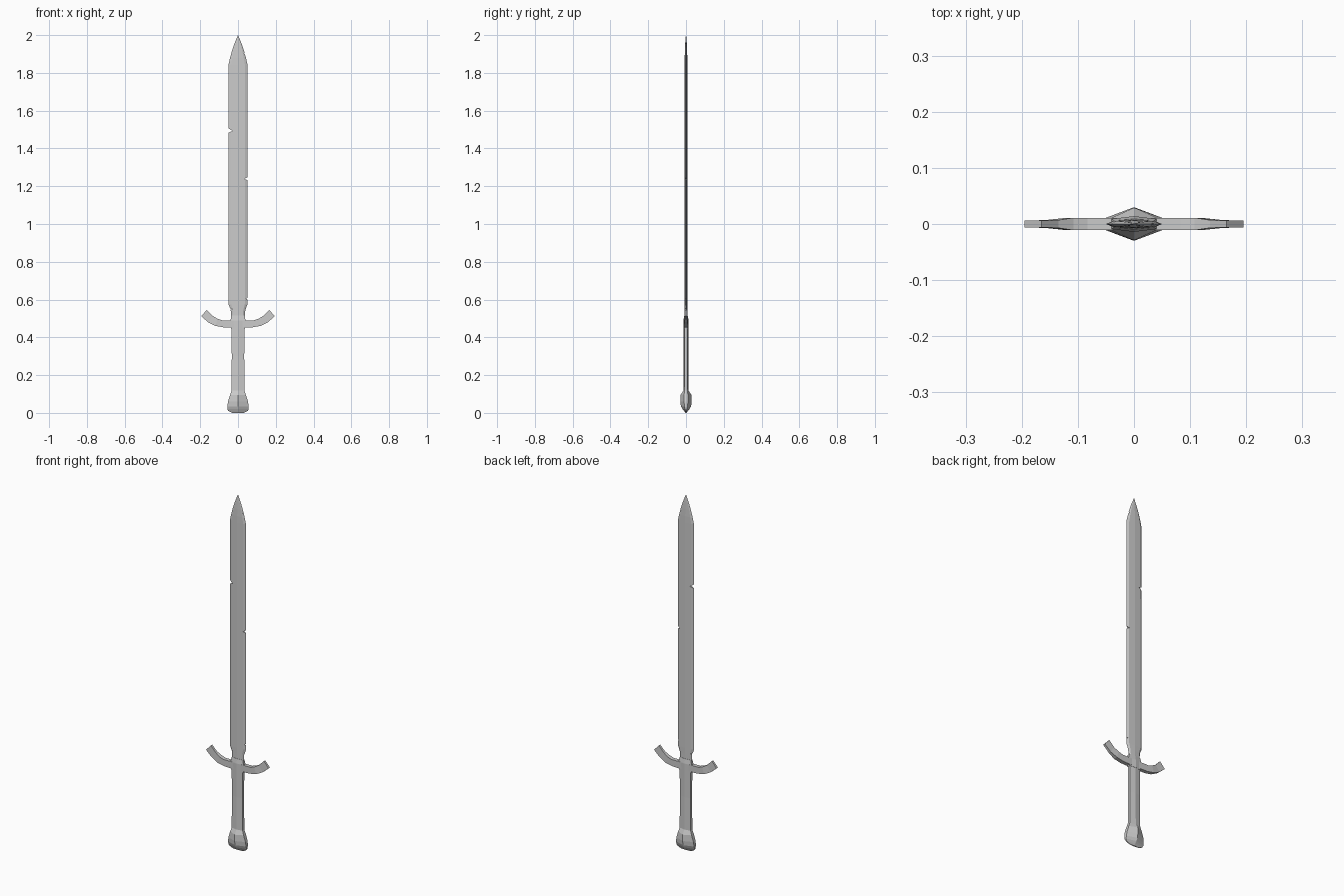
import bpy, bmesh

if "Cube" in bpy.data.objects:
    bpy.data.objects.remove(bpy.data.objects["Cube"])


def make_object(name, bm):
    bmesh.ops.recalc_face_normals(bm, faces=bm.faces)
    mesh = bpy.data.meshes.new(name)
    bm.to_mesh(mesh)
    bm.free()
    obj = bpy.data.objects.new(name, mesh)
    bpy.context.collection.objects.link(obj)
    return obj


def loft(name, rings):
    """Skin a list of equal-length closed rings and cap both ends."""
    bm = bmesh.new()
    loops = [[bm.verts.new(p) for p in ring] for ring in rings]
    n = len(loops[0])
    for a, b in zip(loops, loops[1:]):
        for i in range(n):
            j = (i + 1) % n
            bm.faces.new((a[i], a[j], b[j], b[i]))
    bm.faces.new(loops[0][::-1])
    bm.faces.new(loops[-1])
    return make_object(name, bm)


def blade_ring(z, w, t):
    # sharp edges, bevel line, and shallow central ridge
    b = w * 0.72
    return [(-w, 0, z), (-b, -t * .75, z), (0, -t, z), (b, -t * .75, z),
            (w, 0, z), (b, t * .75, z), (0, t, z), (-b, t * .75, z)]


def handle_ring(z, w, e, d):
    # six-sided section, thickest in the middle
    return [(-w, -e, z), (0, -d, z), (w, -e, z), (w, e, z), (0, d, z), (-w, e, z)]


# Blade
blade = loft("blade", [blade_ring(*r) for r in [
    (0.47, .036, .009), (0.52, .036, .008), (0.545, .039, .008), (0.575, .050, .008),
    (1.845, .050, .007), (1.88, .042, .007), (1.92, .031, .006),
    (1.96, .017, .004), (1.998, .001, .001)]])

# Nicks in the cutting edges: side, height, depth, half height
for side, z, depth, h in [(-1, 1.495, .021, .013), (1, 1.24, .016, .010),
                          (1, 1.905, .006, .008), (1, 0.605, .009, .006),
                          (-1, 0.55, .014, .006)]:
    edge = .036 if z > 1.9 else (.042 if z < .56 else .05)
    tip, out = side * (edge - depth), side * (edge + .012)
    tri = [(tip, z - h * .2), (out, z - h * 1.2), (out, z + h * 1.5)]
    cutter = loft("nick_cutter", [[(x, y, zz) for x, zz in tri] for y in (-.03, .03)])
    cutter.hide_render = True
    mod = blade.modifiers.new("nick", 'BOOLEAN')
    mod.operation, mod.solver, mod.object = 'DIFFERENCE', 'EXACT', cutter
    bpy.context.view_layer.objects.active = blade
    bpy.ops.object.modifier_apply(modifier=mod.name)
    bpy.data.objects.remove(cutter)

# Crossguard: bottom x,z / top x,z / half depth, mirrored about the middle
half = [(.035, .452, .035, .490, .011), (.078, .453, .083, .490, .011),
        (.120, .461, .108, .498, .011), (.158, .480, .135, .514, .007),
        (.195, .512, .165, .545, .006)]
sections = [(-a, b, -c, d, t) for a, b, c, d, t in reversed(half)] + half
loft("crossguard", [[(bx, -t, bz), (tx, -t, tz), (tx, t, tz), (bx, t, bz)]
                    for bx, bz, tx, tz, t in sections])

# Collar where blade, guard and grip meet
loft("collar", [handle_ring(*r) for r in [
    (.445, .036, .009, .014), (.490, .040, .009, .014), (.515, .035, .006, .009)]])

# Grip
loft("grip", [handle_ring(*r) for r in [
    (.11, .034, .008, .014), (.30, .033, .007, .012), (.455, .034, .008, .013)]])

# Pommel
loft("pommel", [handle_ring(*r) for r in [
    (.000, .030, .001, .003), (.010, .051, .003, .010), (.020, .056, .005, .018),
    (.035, .056, .008, .027), (.060, .053, .010, .030),
    (.095, .042, .010, .029), (.118, .034, .008, .014)]])
